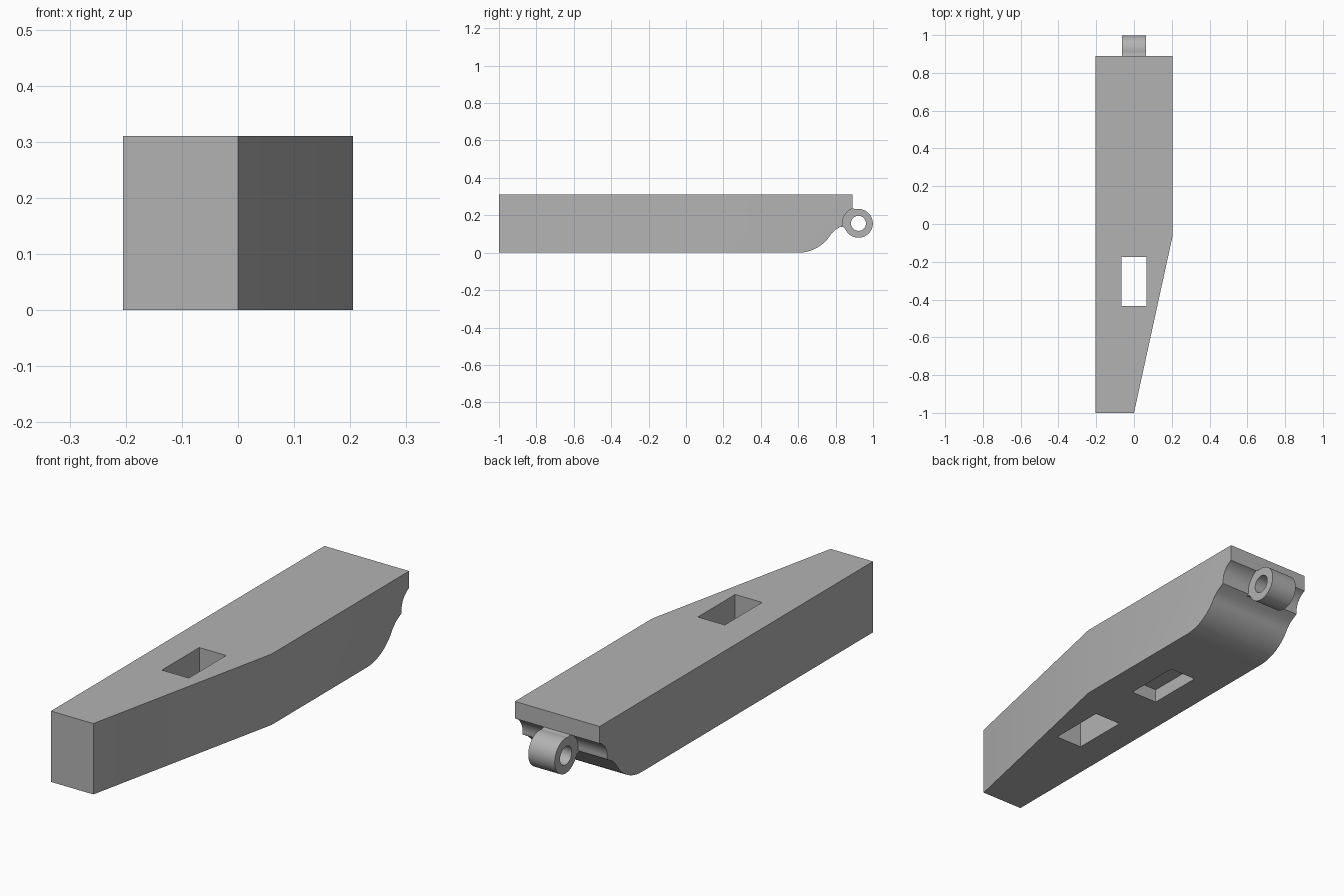
import bpy
import bmesh
from math import sin, cos, radians, pi
from mathutils import Matrix, Vector

cube = bpy.data.objects.get("Cube")
if cube:
    bpy.data.objects.remove(cube, do_unlink=True)

grey = bpy.data.materials.new("plain_grey")
grey.use_nodes = True
colour = (0.45, 0.45, 0.45, 1)
grey.diffuse_color = colour
grey.node_tree.nodes["Principled BSDF"].inputs["Base Color"].default_value = colour

PIN = (0.922, 0.157)   # hinge axis in y, z
HALF = 0.205           # half width of the body


def arc(centre, radius, start, end, steps):
    """Points on an arc in the y-z plane, angles in degrees."""
    angles = [radians(start + (end - start) * i / steps) for i in range(steps + 1)]
    return [(centre[0] + radius * cos(a), centre[1] + radius * sin(a)) for a in angles]


def add_object(name, bm):
    bmesh.ops.recalc_face_normals(bm, faces=bm.faces)
    mesh = bpy.data.meshes.new(name)
    bm.to_mesh(mesh)
    bm.free()
    mesh.materials.append(grey)
    obj = bpy.data.objects.new(name, mesh)
    bpy.context.collection.objects.link(obj)
    return obj


def extrude_profile(profile, x0, x1):
    """Sweep a y-z outline along x."""
    bm = bmesh.new()
    face = bm.faces.new([bm.verts.new((x0, y, z)) for y, z in profile])
    result = bmesh.ops.extrude_face_region(bm, geom=[face])
    verts = [v for v in result["geom"] if isinstance(v, bmesh.types.BMVert)]
    bmesh.ops.translate(bm, verts=verts, vec=(x1 - x0, 0, 0))
    return bm


def box(name, low, high):
    bm = bmesh.new()
    low, high = Vector(low), Vector(high)
    size = Matrix.Diagonal((high - low).to_4d())
    size[3][3] = 1
    bmesh.ops.create_cube(bm, size=1, matrix=Matrix.Translation((low + high) / 2) @ size)
    return add_object(name, bm)


def cut(target, cutter):
    cutter.hide_render = True
    mod = target.modifiers.new("cut", "BOOLEAN")
    mod.operation = "DIFFERENCE"
    mod.solver = "EXACT"
    mod.object = cutter
    bpy.context.view_layer.objects.active = target
    bpy.ops.object.modifier_apply(modifier=mod.name)
    bpy.data.objects.remove(cutter, do_unlink=True)


def shade(obj):
    bpy.ops.object.select_all(action="DESELECT")
    obj.select_set(True)
    bpy.context.view_layer.objects.active = obj
    bpy.ops.object.shade_smooth_by_angle(angle=radians(30))


# Body: side outline with rounded underside and hinge groove
outline = [(0.89, 0.31), (-1, 0.31), (-1, 0)]
outline += arc((0.6, 0.205), 0.205, -90, -30, 16)
outline += [(0.8, 0.124), (0.825, 0.138), (0.836, 0.145)]
outline += arc(PIN, 0.085, 183, 112, 14)
bm = extrude_profile(outline, -HALF, HALF)

# Slanted front corner
bmesh.ops.bisect_plane(bm, geom=bm.verts[:] + bm.edges[:] + bm.faces[:],
                       plane_co=(0, -1, 0), plane_no=(0.94, -HALF, 0), clear_outer=True)
bmesh.ops.holes_fill(bm, edges=[e for e in bm.edges if e.is_boundary])
body = add_object("body", bm)

# Through slot and shallow underside pocket
cut(body, box("slot_cutter", (-0.065, -0.433, -0.1), (0.065, -0.175, 0.5)))
cut(body, box("pocket_cutter", (-0.065, 0.067, -0.1), (0.065, 0.325, 0.06)))
shade(body)

# Hinge knuckle joined to the groove by flared webs
knuckle_outline = arc(PIN, 0.077, -153, 102, 44)
knuckle_outline += [(0.895, 0.236)]
knuckle_outline += arc(PIN, 0.087, 114, 183, 12)
knuckle_outline += [(0.828, 0.139), (0.842, 0.137)]
knuckle = add_object("hinge_knuckle", extrude_profile(knuckle_outline, -0.064, 0.064))

# Pin hole
bm = bmesh.new()
bmesh.ops.create_cone(bm, cap_ends=True, segments=40, radius1=0.04, radius2=0.04, depth=0.4,
                      matrix=Matrix.Translation((0, *PIN)) @ Matrix.Rotation(pi / 2, 4, "Y"))
cut(knuckle, add_object("pin_cutter", bm))
shade(knuckle)
